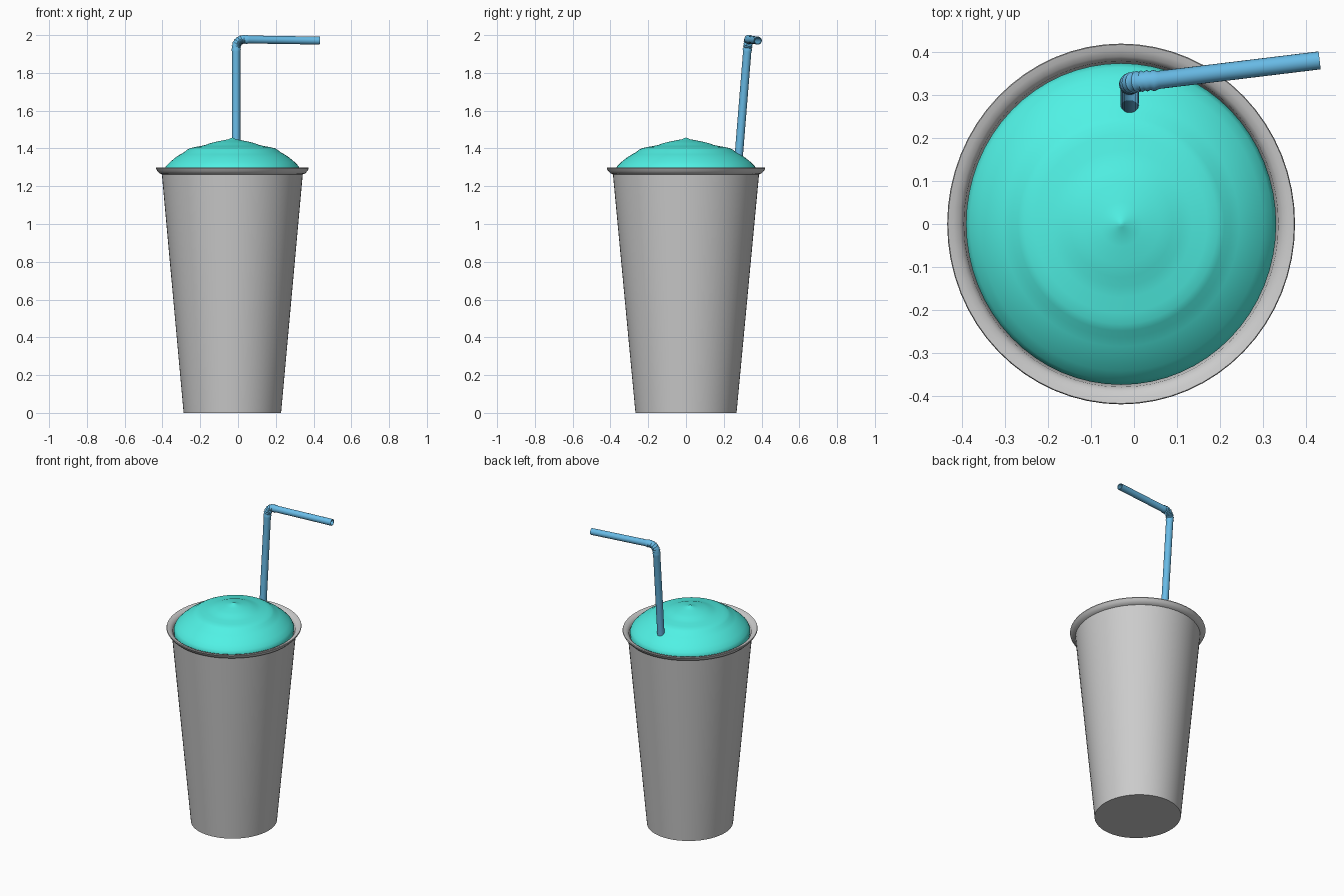
import bpy, bmesh, math
from mathutils import Vector

if "Cube" in bpy.data.objects:
    bpy.data.objects.remove(bpy.data.objects["Cube"])

CX = -0.03       # cup axis
OVAL = 1.037     # cup is slightly wider in y


def material(name, rgb):
    m = bpy.data.materials.new(name)
    m.diffuse_color = (*rgb, 1)
    m.use_nodes = True
    m.node_tree.nodes["Principled BSDF"].inputs["Base Color"].default_value = m.diffuse_color
    return m


def finish(name, bm, mat=None, angle=40):
    bmesh.ops.recalc_face_normals(bm, faces=bm.faces)
    me = bpy.data.meshes.new(name)
    bm.to_mesh(me)
    bm.free()
    ob = bpy.data.objects.new(name, me)
    bpy.context.collection.objects.link(ob)
    if mat:
        me.materials.append(mat)
    bpy.ops.object.select_all(action='DESELECT')
    ob.select_set(True)
    bpy.context.view_layer.objects.active = ob
    bpy.ops.object.shade_smooth_by_angle(angle=math.radians(angle))
    return ob


def bridge(bm, rings, closed=False):
    pairs = list(zip(rings, rings[1:]))
    if closed:
        pairs.append((rings[-1], rings[0]))
    for a, b in pairs:
        n = len(a)
        for i in range(n):
            bm.faces.new((a[i], a[(i + 1) % n], b[(i + 1) % n], b[i]))


def lathe(name, profile, mat=None, angle=40, seg=64):
    bm = bmesh.new()
    rings = []
    for r, z in profile:
        rings.append([bm.verts.new((CX + r * math.cos(2 * math.pi * i / seg),
                                    r * OVAL * math.sin(2 * math.pi * i / seg), z))
                      for i in range(seg)])
    bridge(bm, rings)
    bm.faces.new(rings[0])
    bm.faces.new(rings[-1])
    return finish(name, bm, mat, angle)


def tube(name, path, wall, mat, seg=20):
    # path entries: (centre, radius); outer skin out, inner skin back
    bm = bmesh.new()
    outer, inner = [], []
    side = Vector((0, 1, 0))
    for k, (p, r) in enumerate(path):
        t = (path[min(k + 1, len(path) - 1)][0] - path[max(k - 1, 0)][0]).normalized()
        u = (side - t * side.dot(t)).normalized()
        v = t.cross(u)
        for store, rad in ((outer, r), (inner, r - wall)):
            store.append([bm.verts.new(p + rad * (u * math.cos(a) + v * math.sin(a)))
                          for a in (2 * math.pi * i / seg for i in range(seg))])
    bridge(bm, outer + inner[::-1], closed=True)
    return finish(name, bm, mat, 50)


teal = material("teal", (0.08, 0.88, 0.78))
blue = material("blue", (0.14, 0.5, 0.8))

# Tapered cup with flared rim and inner wall
lathe("cup", [(0.258, 0), (0.373, 1.263), (0.386, 1.268), (0.397, 1.280), (0.405, 1.294),
              (0.403, 1.299), (0.390, 1.296), (0.376, 1.290), (0.366, 1.278),
              (0.361, 1.24), (0.250, 0.02)])

# Domed frozen drink with swirl steps and a small peak
lathe("drink_dome", [(0.358, 1.255), (0.361, 1.285), (0.352, 1.305), (0.33, 1.328), (0.30, 1.353),
                     (0.275, 1.369), (0.255, 1.380), (0.24, 1.393), (0.225, 1.401),
                     (0.20, 1.407), (0.165, 1.413), (0.14, 1.419), (0.12, 1.427),
                     (0.09, 1.435), (0.05, 1.443), (0.02, 1.449), (0.008, 1.455),
                     (0.001, 1.457)], teal, 60)

# Bendy straw: long leg, ribbed elbow, short arm
low = Vector((-0.01, 0.272, 1.27))
bend_a = Vector((-0.01, 0.325, 1.925))
corner = Vector((-0.010, 0.332, 1.982))
bend_b = Vector((0.045, 0.334, 1.977))
tip = Vector((0.432, 0.381, 1.971))
path = [(low, 0.022), (bend_a - (bend_a - low) * 0.02, 0.022)]
steps = 14
for i in range(steps + 1):
    t = i / steps
    p = bend_a * (1 - t) ** 2 + corner * 2 * t * (1 - t) + bend_b * t ** 2
    path.append((p, 0.025 if i % 2 == 0 else 0.0215))
path += [(bend_b + (tip - bend_b) * 0.03, 0.021), (tip, 0.021)]
tube("straw", path, 0.004, blue)
